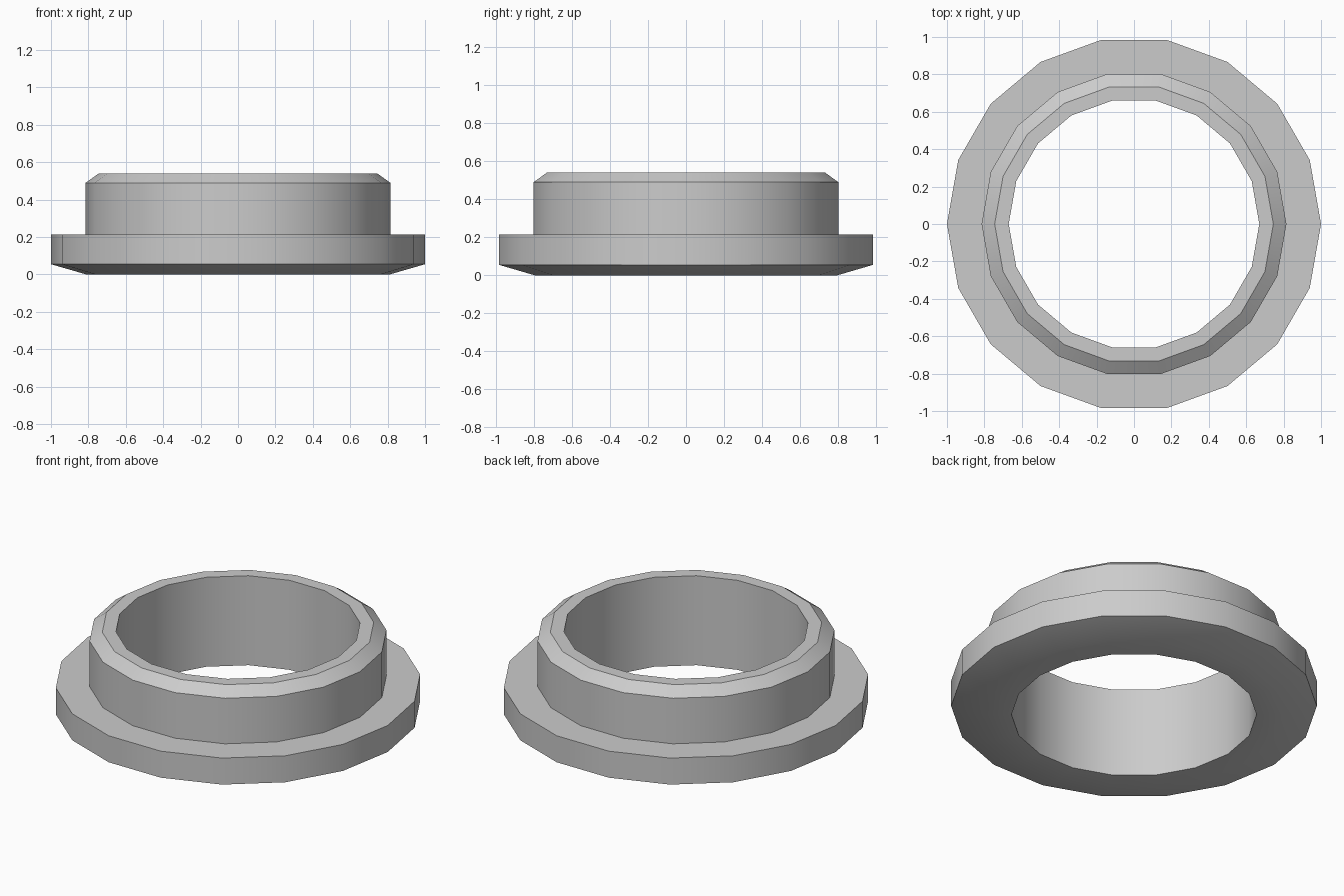
import bpy, bmesh, math

if "Cube" in bpy.data.objects:
    bpy.data.objects.remove(bpy.data.objects["Cube"])

SIDES = 18

# Cross-section of the flanged ring as (radius, height), closed loop
PROFILE = [
    (0.67, 0.0), (0.81, 0.0), (1.0, 0.055), (1.0, 0.215),
    (0.815, 0.215), (0.815, 0.49), (0.745, 0.54), (0.67, 0.54),
]


def lathe(name, profile, sides):
    """Revolve a closed profile around z."""
    bm = bmesh.new()
    rings = []
    for i in range(sides):
        a = 2 * math.pi * i / sides
        rings.append([bm.verts.new((r * math.cos(a), r * math.sin(a), z))
                      for r, z in profile])
    n = len(profile)
    for i in range(sides):
        here, there = rings[i], rings[(i + 1) % sides]
        for j in range(n):
            k = (j + 1) % n
            bm.faces.new((here[j], there[j], there[k], here[k]))
    bmesh.ops.recalc_face_normals(bm, faces=bm.faces)
    mesh = bpy.data.meshes.new(name)
    bm.to_mesh(mesh)
    bm.free()
    obj = bpy.data.objects.new(name, mesh)
    bpy.context.collection.objects.link(obj)
    return obj


# Flanged ring with chamfered rims
ring = lathe("flanged_ring", PROFILE, SIDES)
bpy.context.view_layer.objects.active = ring
ring.select_set(True)
bpy.ops.object.shade_smooth_by_angle(angle=math.radians(30))
